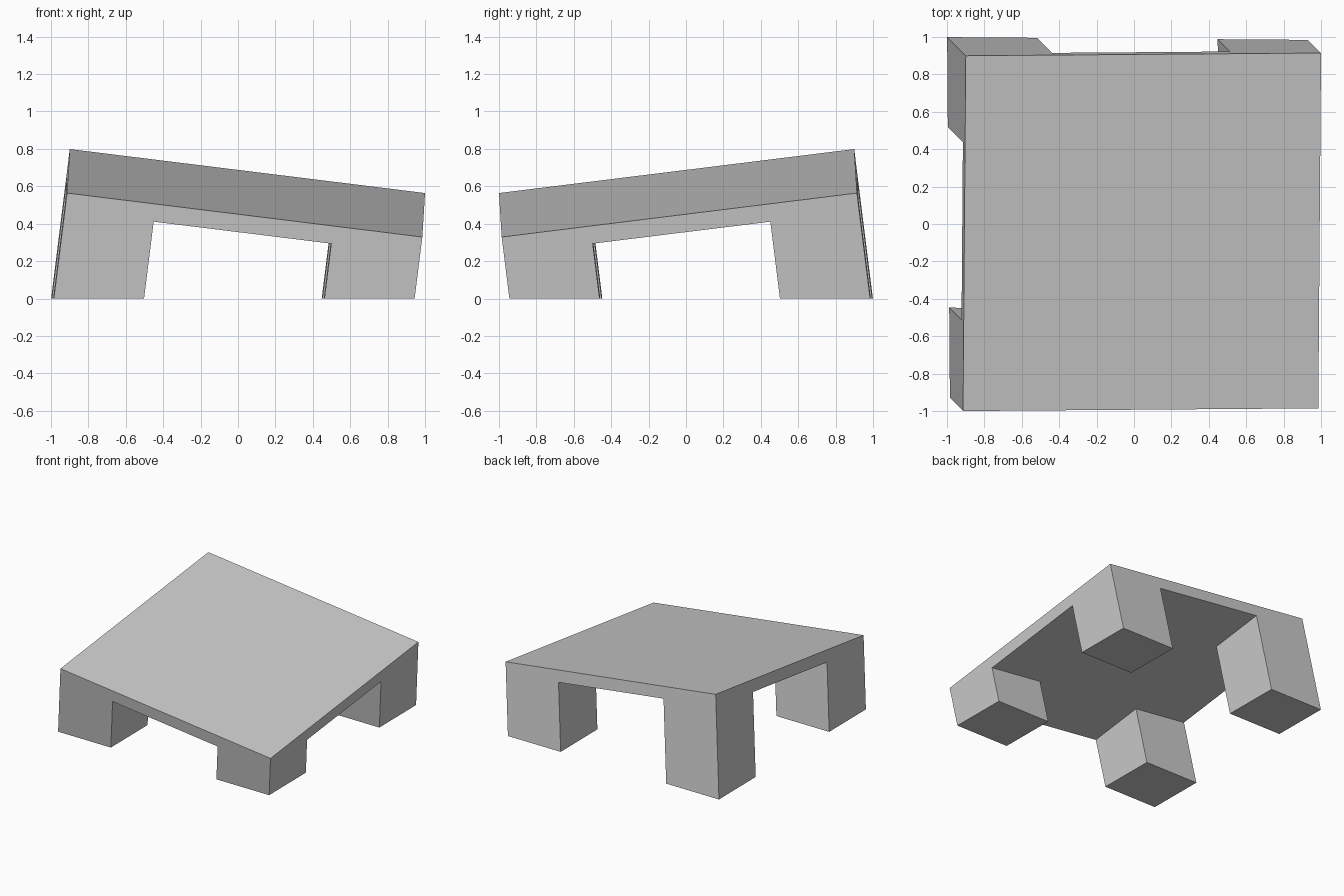
import bpy
import bmesh
from math import radians
from mathutils import Matrix, Vector

cube = bpy.data.objects.get("Cube")
if cube:
    bpy.data.objects.remove(cube, do_unlink=True)

SIDE = 1.914          # edge of the square top
THICK = SIDE / 20     # slab thickness; each leg is a quarter of the side wide
TILT = radians(10)

grey = bpy.data.materials.new("plain grey")
grey.use_nodes = True
colour = (0.6, 0.6, 0.6, 1)
grey.diffuse_color = colour
grey.node_tree.nodes["Principled BSDF"].inputs["Base Color"].default_value = colour

bm = bmesh.new()

# Table top: a four by four grid raised into a slab
bmesh.ops.create_grid(bm, x_segments=4, y_segments=4, size=SIDE / 2)
underside = bm.faces[:]
raised = bmesh.ops.extrude_face_region(bm, geom=underside, use_keep_orig=True)["geom"]
bmesh.ops.translate(bm, vec=(0, 0, THICK),
                    verts=[v for v in raised if isinstance(v, bmesh.types.BMVert)])
bmesh.ops.recalc_face_normals(bm, faces=bm.faces[:])

# Legs: the four corner cells of the underside pulled down
corners = []
for face in bm.faces:
    centre = face.calc_center_median()
    if centre.z < THICK / 4 and min(abs(centre.x), abs(centre.y)) > SIDE / 4:
        corners.append(face)
feet = bmesh.ops.extrude_discrete_faces(bm, faces=corners)["faces"]
bmesh.ops.translate(bm, vec=(0, 0, -1), verts=[v for f in feet for v in f.verts])

# Tilt about the diagonal, with the middle of the top as pivot
bmesh.ops.translate(bm, vec=(0, 0, -THICK), verts=bm.verts[:])
tilt = Matrix.Rotation(TILT, 4, Vector((1, 1, 0)))
bmesh.ops.transform(bm, verts=bm.verts[:],
                    matrix=Matrix.Translation((0.043, -0.043, 0.564)) @ tilt)

# Saw the feet level with the ground and close them
cut = bmesh.ops.bisect_plane(bm, geom=bm.verts[:] + bm.edges[:] + bm.faces[:],
                             plane_co=(0, 0, 0), plane_no=(0, 0, 1), clear_inner=True)
rim = [e for e in cut["geom_cut"] if isinstance(e, bmesh.types.BMEdge)]
bmesh.ops.holes_fill(bm, edges=rim, sides=0)

# Merge flat areas into single faces
bmesh.ops.recalc_face_normals(bm, faces=bm.faces[:])
bmesh.ops.dissolve_limit(bm, angle_limit=radians(1), verts=bm.verts[:], edges=bm.edges[:])

mesh = bpy.data.meshes.new("tilted_table")
bm.to_mesh(mesh)
bm.free()
mesh.materials.append(grey)
table = bpy.data.objects.new("tilted_table", mesh)
bpy.context.collection.objects.link(table)
